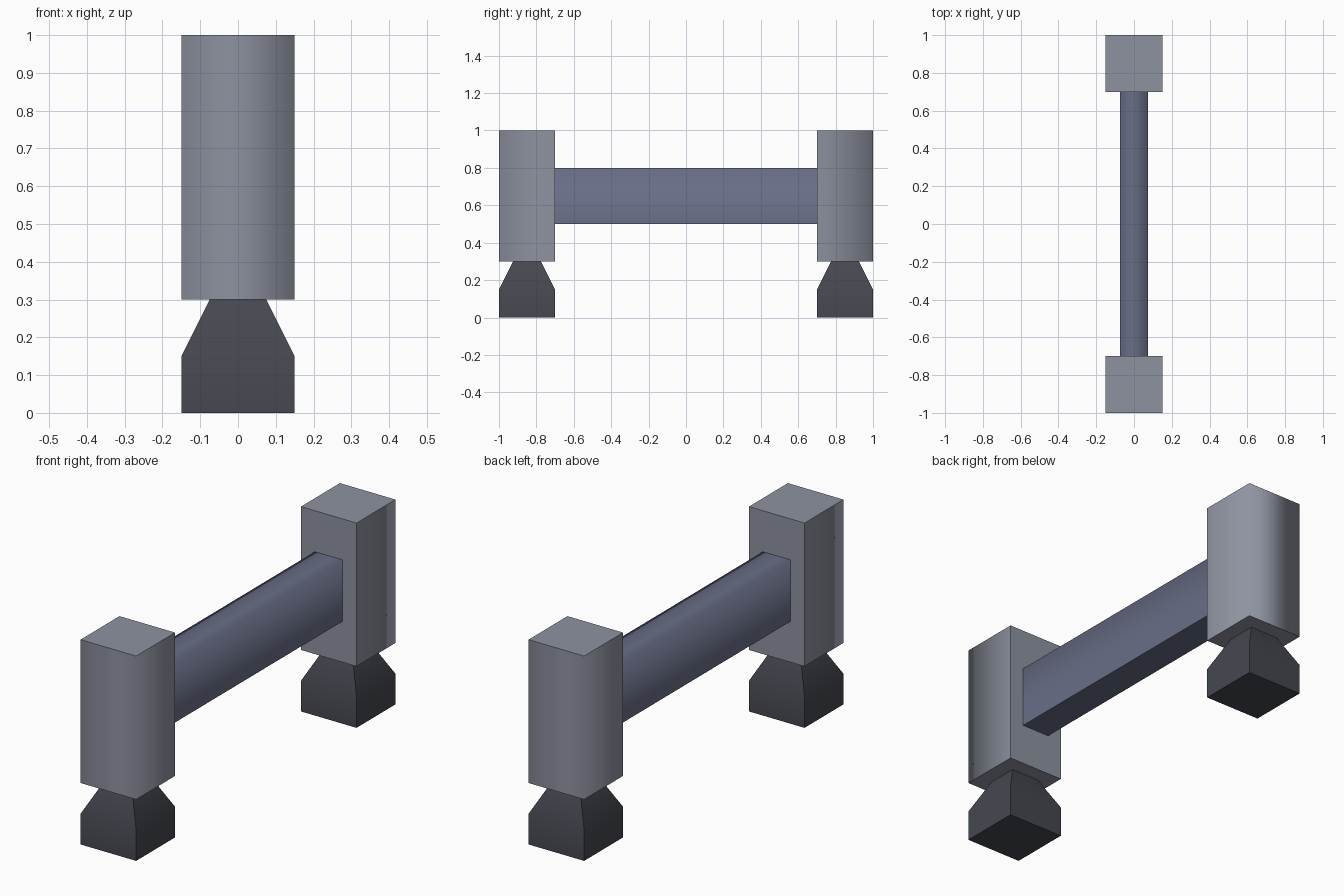
import bpy, bmesh

if "Cube" in bpy.data.objects:
    bpy.data.objects.remove(bpy.data.objects["Cube"])


def material(name, rgb):
    mat = bpy.data.materials.new(name)
    mat.diffuse_color = (*rgb, 1)
    mat.use_nodes = True
    mat.node_tree.nodes["Principled BSDF"].inputs["Base Color"].default_value = mat.diffuse_color
    return mat


def stack(name, levels, mat, y=0.0, soft=lambda a, b: False):
    """Rectangular sections (half x, half y, z) joined into a closed solid.
    Edges for which soft(a, b) is true are shaded smoothly."""
    bm = bmesh.new()
    rings = [[bm.verts.new((sx * hx, y + sy * hy, z))
              for sx, sy in ((-1, -1), (1, -1), (1, 1), (-1, 1))]
             for hx, hy, z in levels]
    for low, high in zip(rings, rings[1:]):
        for i in range(4):
            j = (i + 1) % 4
            bm.faces.new((low[i], low[j], high[j], high[i]))
    bm.faces.new(rings[0][::-1])
    bm.faces.new(rings[-1])
    for f in bm.faces:
        f.smooth = True
    for e in bm.edges:
        e.smooth = soft(e.verts[0].co, e.verts[1].co)
    mesh = bpy.data.meshes.new(name)
    bm.to_mesh(mesh)
    bm.free()
    mesh.materials.append(mat)
    obj = bpy.data.objects.new(name, mesh)
    bpy.context.collection.objects.link(obj)
    return obj


def mirror_y(obj):
    mod = obj.modifiers.new("mirror", 'MIRROR')
    mod.use_axis = (False, True, False)
    mod.use_mirror_merge = False


post_grey = material("post_grey", (0.27, 0.29, 0.35))
rail_blue = material("rail_blue", (0.14, 0.155, 0.24))
foot_dark = material("foot_dark", (0.06, 0.063, 0.08))

# End posts, softly shaded around the outer vertical corners
posts = stack("end_posts", [(0.15, 0.15, 0.3), (0.15, 0.15, 1.0)], post_grey, y=-0.85,
              soft=lambda a, b: abs(a.z - b.z) > 0.1 and a.y < -0.9)
mirror_y(posts)

# Tapered feet, softly shaded where the walls turn into the slopes
feet = stack("tapered_feet", [(0.15, 0.15, 0.0), (0.15, 0.15, 0.15), (0.075, 0.075, 0.3)],
             foot_dark, y=-0.85,
             soft=lambda a, b: abs(a.z - 0.15) < 0.01 and abs(b.z - 0.15) < 0.01)
mirror_y(feet)

# Cross rail between the posts, softly shaded along its two top edges
stack("cross_rail", [(0.075, 0.7, 0.5), (0.075, 0.7, 0.8)], rail_blue,
      soft=lambda a, b: abs(a.y - b.y) > 1 and a.z > 0.7)
